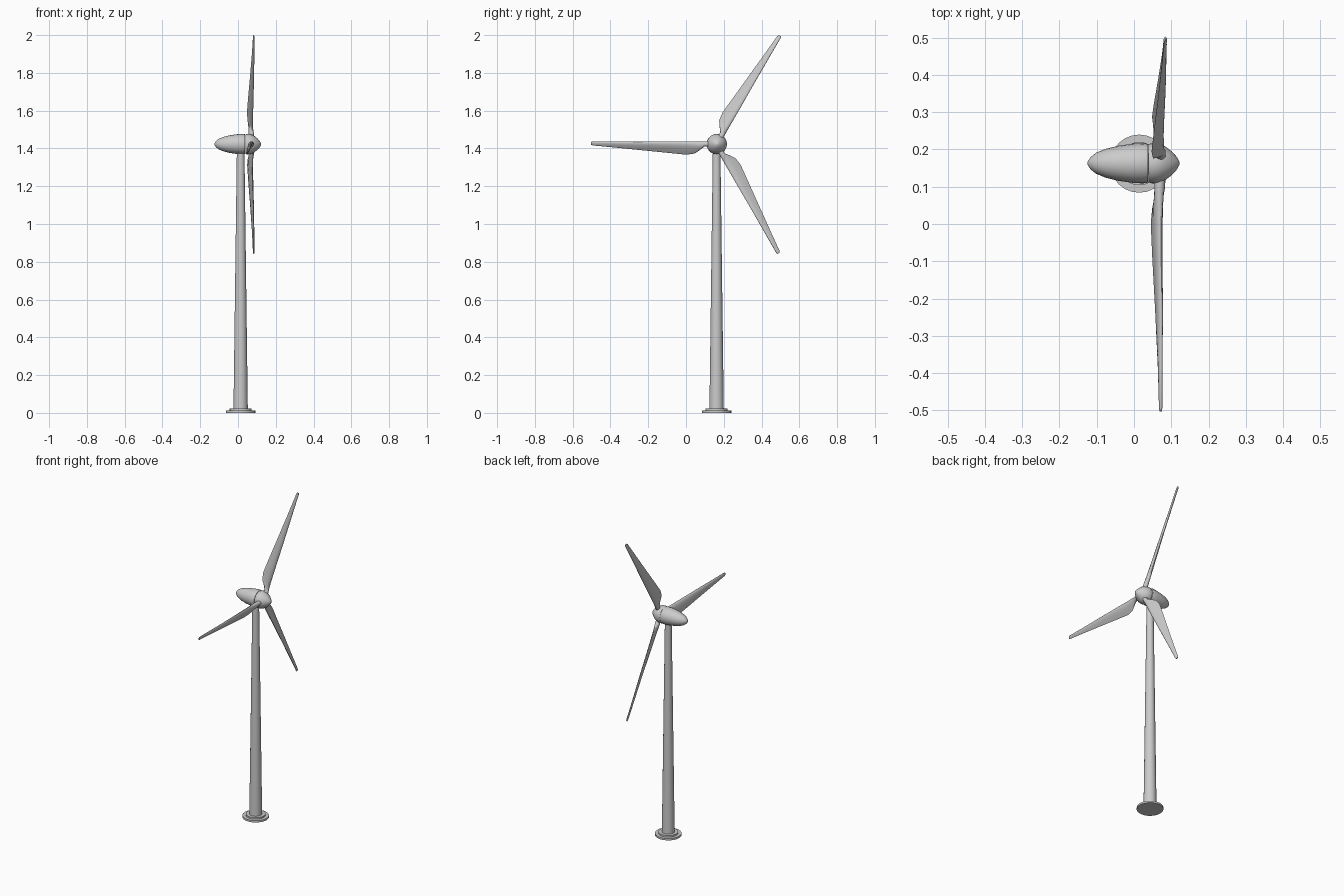
import bpy, bmesh, math
from mathutils import Matrix, Vector

if "Cube" in bpy.data.objects:
    bpy.data.objects.remove(bpy.data.objects["Cube"])

CX, CY, HUB_Z = 0.014, 0.162, 1.423


def make_object(name, bm, matrix, angle=40):
    bmesh.ops.recalc_face_normals(bm, faces=bm.faces)
    mesh = bpy.data.meshes.new(name)
    bm.to_mesh(mesh)
    bm.free()
    ob = bpy.data.objects.new(name, mesh)
    bpy.context.collection.objects.link(ob)
    ob.matrix_world = matrix
    bpy.ops.object.select_all(action='DESELECT')
    ob.select_set(True)
    bpy.context.view_layer.objects.active = ob
    bpy.ops.object.shade_smooth_by_angle(angle=math.radians(angle))
    return ob


def loft(rings):
    """Skin a list of closed point rings and cap both ends."""
    bm = bmesh.new()
    loops = [[bm.verts.new(p) for p in ring] for ring in rings]
    n = len(loops[0])
    for a, b in zip(loops, loops[1:]):
        for i in range(n):
            j = (i + 1) % n
            bm.faces.new((a[i], a[j], b[j], b[i]))
    bm.faces.new(loops[0])
    bm.faces.new(loops[-1])
    return bm


def lathe(name, profile, matrix, sides, angle=40):
    """Revolve (radius, height) pairs around local z."""
    turn = [2 * math.pi * i / sides for i in range(sides)]
    rings = [[(r * math.cos(a), r * math.sin(a), h) for a in turn] for r, h in profile]
    return make_object(name, loft(rings), matrix, angle)


# Tower and stepped foundation
ground = Matrix.Translation((CX, CY, 0))
lathe("foundation", [(0.078, 0), (0.078, 0.012), (0.058, 0.012), (0.058, 0.022)], ground, 24)
lathe("tower", [(0.038, 0.015), (0.020, 1.40)], ground, 24)

# Nacelle and spinner lie along the x axis
axis = Matrix.Translation((0, CY + 0.001, HUB_Z)) @ Matrix.Rotation(math.pi / 2, 4, 'Y')
lathe("nacelle", [(0.004, -0.125), (0.016, -0.117), (0.028, -0.102), (0.039, -0.075),
                  (0.047, -0.042), (0.053, 0.0), (0.054, 0.025), (0.052, 0.037)], axis, 20)
lathe("spinner", [(0.051, 0.039), (0.054, 0.048), (0.053, 0.065), (0.046, 0.083),
                  (0.032, 0.101), (0.016, 0.116), (0.004, 0.122)], axis, 20)

# Blade stations: radius, leading y, trailing y, leading x, trailing x, thickness, airfoil blend
STATIONS = [
    (0.030, 0.014, -0.014, 0.070, 0.070, 0.029, 0),
    (0.065, 0.014, -0.014, 0.070, 0.070, 0.029, 0),
    (0.090, 0.014, -0.033, 0.072, 0.060, 0.028, 0.6),
    (0.115, 0.014, -0.050, 0.073, 0.051, 0.027, 1),
    (0.160, 0.014, -0.056, 0.074, 0.047, 0.025, 1),
    (0.250, 0.014, -0.047, 0.076, 0.052, 0.021, 1),
    (0.400, 0.013, -0.032, 0.079, 0.062, 0.017, 1),
    (0.550, 0.0135, -0.017, 0.080, 0.071, 0.013, 1),
    (0.655, 0.014, -0.007, 0.081, 0.077, 0.010, 0.6),
    (0.665, 0.011, -0.003, 0.080, 0.078, 0.005, 0.3),
]


def blade_section(r, ly, ty, lx, tx, thick, blend, n=16):
    lead, trail = Vector((lx, ly, r)), Vector((tx, ty, r))
    chord = lead - trail
    normal = Vector((chord.y, -chord.x, 0)).normalized()
    ring = []
    for i in range(n):
        a = 2 * math.pi * i / n
        s = (1 + math.cos(a)) / 2
        taper = 1 - blend + blend * (0.2 + 1.0 * s)
        ring.append(trail + chord * s + normal * (thick / 2 * math.sin(a) * taper))
    return ring


# Three blades around the hub, rotor turned very slightly
hub = Matrix.Translation((0, CY, HUB_Z)) @ Matrix.Rotation(math.radians(-0.7), 4, 'Z')
for k, deg in enumerate((-30, 90, 210)):
    bm = loft([blade_section(*st) for st in STATIONS])
    make_object(f"blade_{k + 1}", bm, hub @ Matrix.Rotation(math.radians(deg), 4, 'X'), 50)
